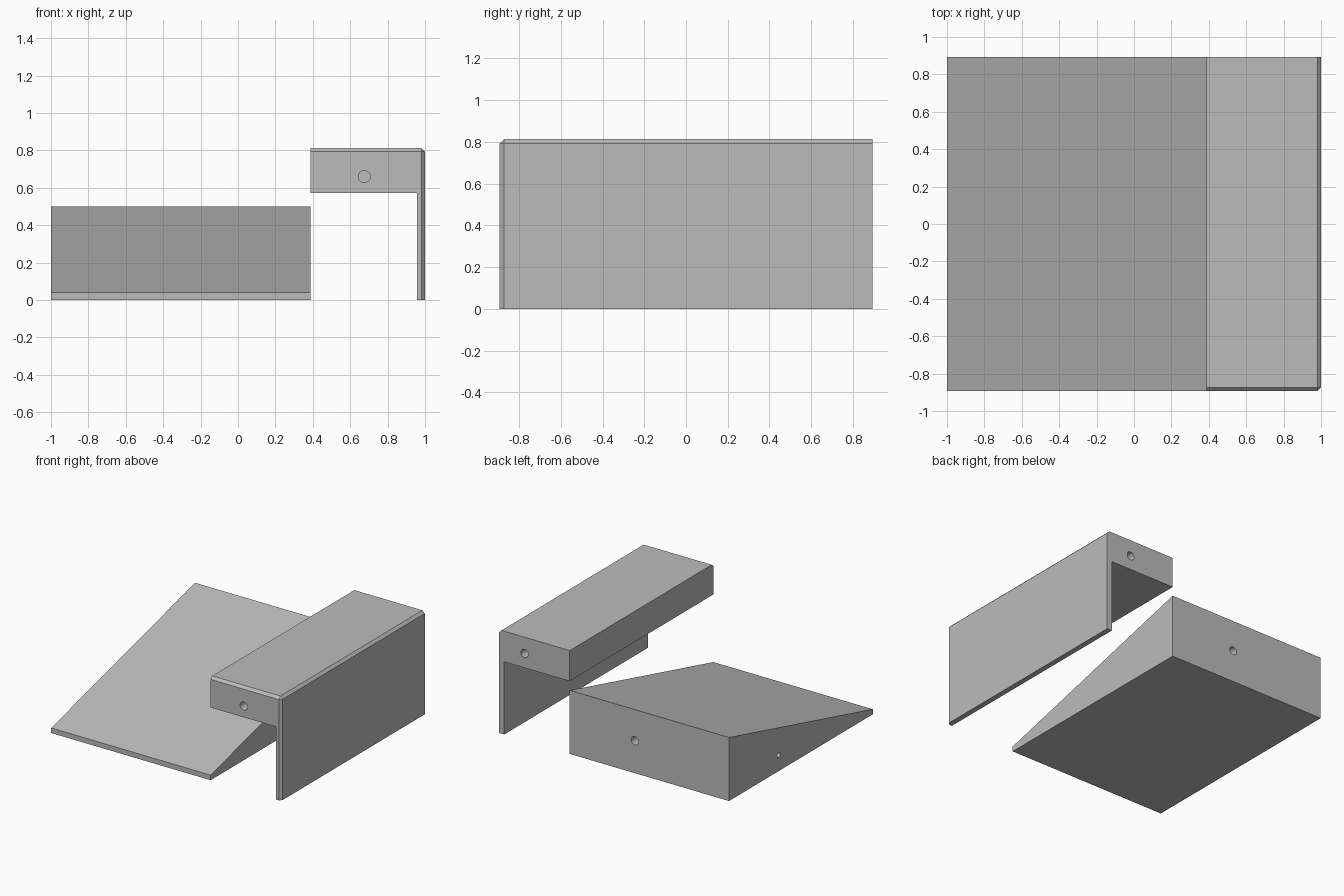
import bpy, bmesh, math
from mathutils import Vector

default = bpy.data.objects.get("Cube")
if default:
    bpy.data.objects.remove(default, do_unlink=True)

HALF_DEPTH = 0.893
SEAM = 0.387       # x where the wedge ends and the cover begins
HOLE_R = 0.032
CHAMFER = 0.02

# Single plain grey
grey = bpy.data.materials.new("plain_grey")
grey.use_nodes = True
colour = (0.5, 0.5, 0.5, 1)
grey.diffuse_color = colour
grey.node_tree.nodes["Principled BSDF"].inputs["Base Color"].default_value = colour


def prism(name, profile, sweep, chamfer_rule=None):
    """Extrude a flat profile along sweep, then chamfer the edges picked by the rule."""
    bm = bmesh.new()
    face = bm.faces.new([bm.verts.new(p) for p in profile])
    moved = bmesh.ops.extrude_face_region(bm, geom=[face])["geom"]
    bmesh.ops.translate(bm, vec=sweep, verts=[v for v in moved if isinstance(v, bmesh.types.BMVert)])
    bm.faces.ensure_lookup_table()
    if face.is_valid and any(len(e.link_faces) > 2 for e in face.edges):
        bmesh.ops.delete(bm, geom=[face], context="FACES_ONLY")
    bmesh.ops.recalc_face_normals(bm, faces=bm.faces)
    if chamfer_rule:
        edges = [e for e in bm.edges if chamfer_rule(*(v.co for v in e.verts))]
        bmesh.ops.bevel(bm, geom=edges, offset=CHAMFER, segments=1, affect="EDGES", profile=0.5)
    mesh = bpy.data.meshes.new(name)
    bm.to_mesh(mesh)
    bm.free()
    mesh.materials.append(grey)
    obj = bpy.data.objects.new(name, mesh)
    bpy.context.collection.objects.link(obj)
    return obj


def drill(obj, centre, axis, radius, depth=0.12):
    """Cut a blind round hole, centred on a surface point."""
    turn = Vector(axis).to_track_quat("Z", "Y").to_euler()
    bpy.ops.mesh.primitive_cylinder_add(vertices=32, radius=radius, depth=2 * depth,
                                        location=centre, rotation=turn)
    cutter = bpy.context.object
    cutter.name = "hole_cutter"
    cutter.hide_render = True
    cutter.data.materials.append(grey)
    mod = obj.modifiers.new("hole", "BOOLEAN")
    mod.operation, mod.solver, mod.object = "DIFFERENCE", "EXACT", cutter
    bpy.context.view_layer.objects.active = obj
    bpy.ops.object.modifier_apply(modifier=mod.name)
    bpy.data.objects.remove(cutter, do_unlink=True)


def finish(obj):
    bpy.ops.object.select_all(action="DESELECT")
    obj.select_set(True)
    bpy.context.view_layer.objects.active = obj
    bpy.ops.object.shade_smooth_by_angle(angle=math.radians(25))


# Sloped wedge, low at the front and tall at the back
side = [(-HALF_DEPTH, 0), (HALF_DEPTH, 0), (HALF_DEPTH, 0.5), (-HALF_DEPTH, 0.04)]
wedge = prism("sloped_wedge", [(-1, y, z) for y, z in side], (1 + SEAM, 0, 0))
drill(wedge, (-0.18, HALF_DEPTH, 0.255), (0, 1, 0), HOLE_R)
drill(wedge, (-1, 0.275, 0.127), (1, 0, 0), 0.02)
finish(wedge)

# Cover: thick upper block with a thin outer wall reaching the ground
TOP, UNDER, WALL = 0.813, 0.572, 0.957
end = [(SEAM, UNDER), (WALL, UNDER), (WALL, 0), (1, 0), (1, TOP), (SEAM, TOP)]


def outer_edges(a, b):
    """The three edges that meet at the top, front, outer corner."""
    faces = [(0, 1), (1, -HALF_DEPTH), (2, TOP)]
    return sum(abs(a[i] - p) < 1e-4 and abs(b[i] - p) < 1e-4 for i, p in faces) == 2


cover = prism("side_cover", [(x, -HALF_DEPTH, z) for x, z in end],
              (0, 2 * HALF_DEPTH, 0), outer_edges)
drill(cover, (0.675, -HALF_DEPTH, 0.66), (0, 1, 0), HOLE_R)
drill(cover, (0.78, HALF_DEPTH, 0.685), (0, 1, 0), HOLE_R)
finish(cover)
